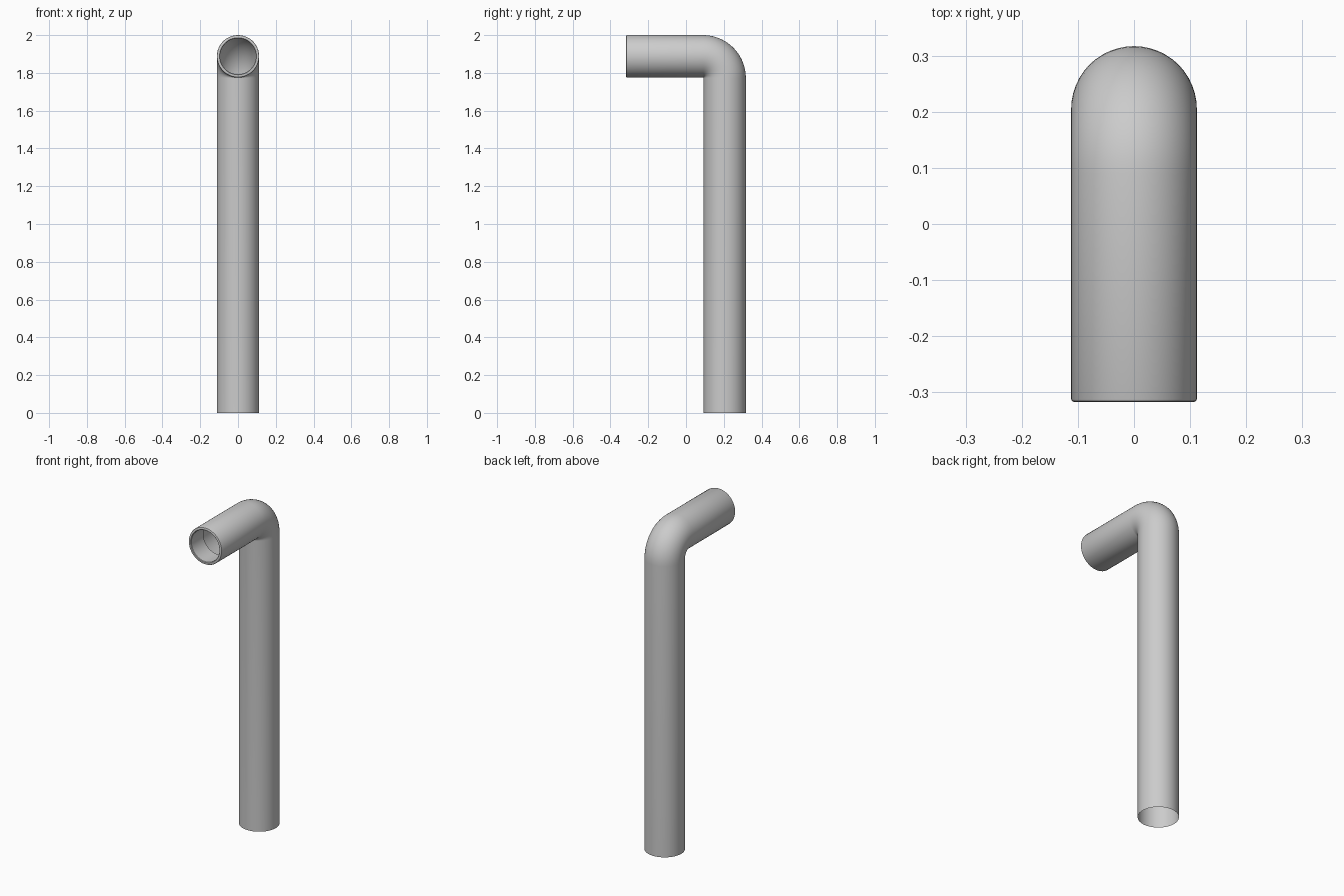
import bpy, bmesh
from math import sin, cos, pi
from mathutils import Vector

if "Cube" in bpy.data.objects:
    bpy.data.objects.remove(bpy.data.objects["Cube"])

R = 0.112          # pipe radius
INNER = 0.095      # mouth opening radius
BEND = 0.115       # elbow centreline radius
YC, ZC = 0.205, 1.888
FRONT = -0.317
SIDES = 48
STEPS = 14

# Stations along the pipe: (y, z, tangent angle, radius); angle 0 = up, pi/2 = towards the front
stations = [(YC, 0.0, 0.0, R)]
for i in range(STEPS + 1):
    a = pi / 2 * i / STEPS
    stations.append((YC - BEND + BEND * cos(a), ZC - BEND + BEND * sin(a), a, R))
# Rounded mouth lip, folded back inside the pipe
for y, r in [(FRONT + 0.005, R), (FRONT + 0.0015, R - 0.0015), (FRONT, R - 0.005),
             (FRONT, INNER + 0.003), (FRONT + 0.003, INNER), (FRONT + 0.12, INNER)]:
    stations.append((y, ZC, pi / 2, r))

bm = bmesh.new()
rings = []
for y, z, a, r in stations:
    side = Vector((0, cos(a), sin(a)))
    centre = Vector((0, y, z))
    rings.append([bm.verts.new(centre + Vector((r * cos(t), 0, 0)) + side * r * sin(t))
                  for t in (2 * pi * k / SIDES for k in range(SIDES))])
for lower, upper in zip(rings, rings[1:]):
    for k in range(SIDES):
        n = (k + 1) % SIDES
        bm.faces.new((lower[k], lower[n], upper[n], upper[k]))

mesh = bpy.data.meshes.new("vent_pipe")
bm.to_mesh(mesh)
bm.free()
pipe = bpy.data.objects.new("vent_pipe", mesh)
bpy.context.collection.objects.link(pipe)
bpy.context.view_layer.objects.active = pipe
pipe.select_set(True)
bpy.ops.object.shade_smooth_by_angle(angle=pi / 5)
